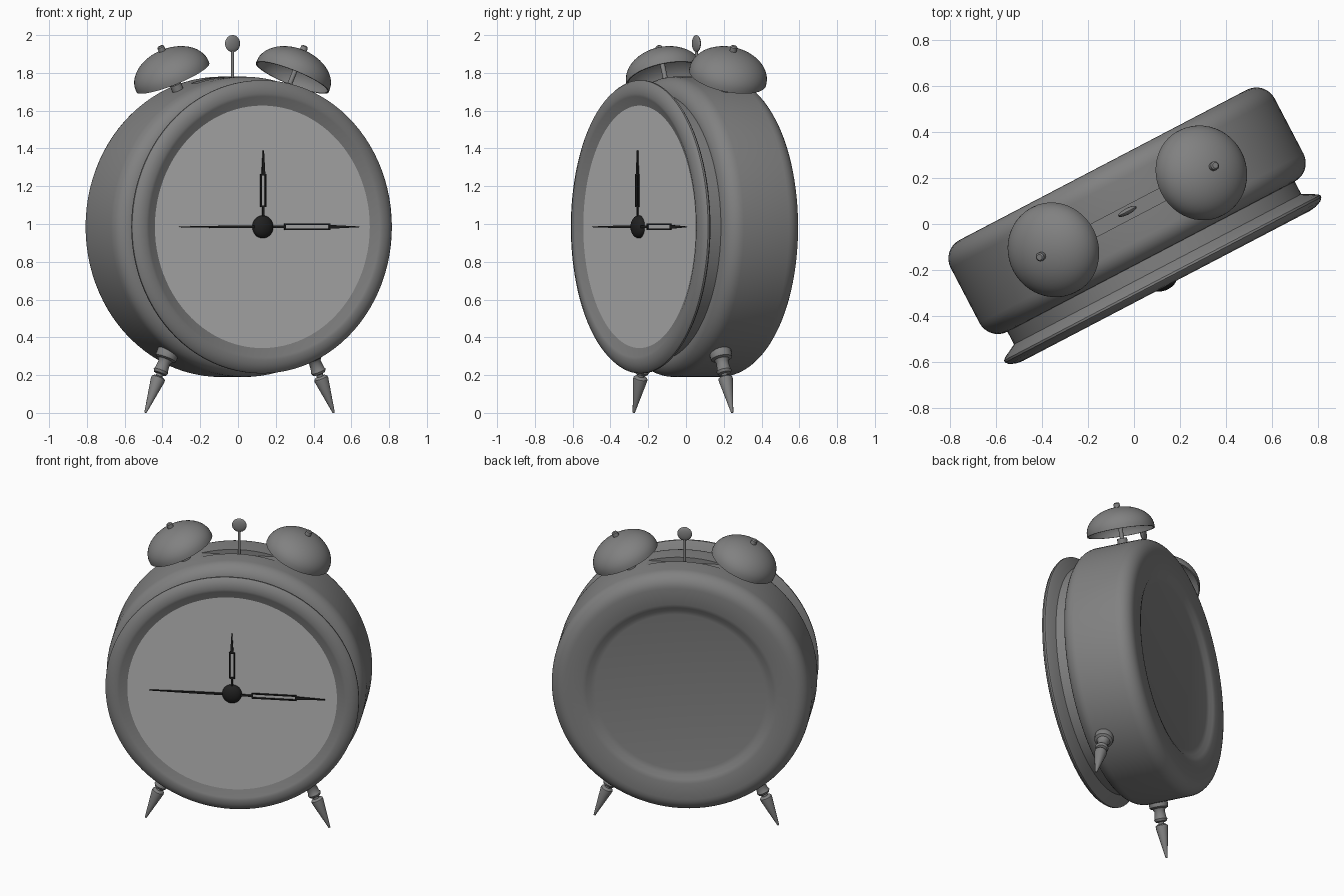
import bpy, bmesh
from math import sin, cos, pi, radians, atan2, hypot
from mathutils import Matrix, Vector

if "Cube" in bpy.data.objects:
    bpy.data.objects.remove(bpy.data.objects["Cube"], do_unlink=True)


def material(name, value):
    m = bpy.data.materials.new(name)
    m.use_nodes = True
    colour = (value, value, value, 1)
    m.diffuse_color = colour
    bsdf = next(n for n in m.node_tree.nodes if n.type == 'BSDF_PRINCIPLED')
    bsdf.inputs["Base Color"].default_value = colour
    return m


CASE = material("case grey", 0.22)
DIAL = material("dial pale grey", 0.5)
DARK = material("hand black", 0.015)

# The clock stands turned about the vertical axis
TURN = Matrix.Rotation(radians(27.6), 4, 'Z')
MID = 0.985      # height of the case centre
DEPTH = 0.062    # middle of the case, front to back
RADIUS = 0.795
FRONT = Matrix.Translation((0, 0, MID)) @ Matrix.Rotation(pi / 2, 4, 'X')


def finish(name, bm, mat, place):
    bmesh.ops.recalc_face_normals(bm, faces=bm.faces)
    mesh = bpy.data.meshes.new(name)
    bm.to_mesh(mesh)
    bm.free()
    mesh.materials.append(mat)
    ob = bpy.data.objects.new(name, mesh)
    bpy.context.collection.objects.link(ob)
    ob.matrix_world = TURN @ place
    return ob


def smooth(ob, angle=35):
    bpy.ops.object.select_all(action='DESELECT')
    ob.select_set(True)
    bpy.context.view_layer.objects.active = ob
    bpy.ops.object.shade_smooth_by_angle(angle=radians(angle))


def lathe(name, profile, mat, place, steps=32):
    """Spin (radius, height) points around the local z axis."""
    bm = bmesh.new()
    vs = [bm.verts.new((r, 0, h)) for r, h in profile]
    es = [bm.edges.new(pair) for pair in zip(vs, vs[1:])]
    bmesh.ops.spin(bm, geom=vs + es, cent=(0, 0, 0), axis=(0, 0, 1),
                   angle=2 * pi, steps=steps, use_duplicate=False)
    bmesh.ops.remove_doubles(bm, verts=bm.verts, dist=1e-5)
    ob = finish(name, bm, mat, place)
    smooth(ob)
    return ob


def arc(r, h, rx, hz, start, end, n=8):
    """Elliptical arc of profile points, angles in degrees."""
    angles = [radians(start + (end - start) * i / n) for i in range(n + 1)]
    return [(max(r + rx * cos(a), 0), h + hz * sin(a)) for a in angles]


def rod(r, bottom, top):
    return [(0, bottom), (r, bottom), (r, top), (0, top)]


# Case: rounded drum with a shallow dished back
back, front, rnd = -0.29, 0.16, 0.09
profile = [(0, back + 0.03), (0.52, back + 0.03), (0.55, back + 0.024),
           (0.575, back + 0.008), (0.6, back)]
profile += arc(RADIUS - rnd, back + rnd, rnd, rnd, -90, 0)
profile += arc(RADIUS - rnd, front - rnd, rnd, rnd, 0, 90)
profile += [(0, front)]
case = lathe("case", profile, CASE, FRONT, 96)

# Hammer slot cut in the top of the case
bm = bmesh.new()
bmesh.ops.create_cube(bm, size=1)
bmesh.ops.scale(bm, vec=(0.6, 0.06, 0.2), verts=bm.verts)
cutter = finish("slot_cutter", bm, CASE, Matrix.Translation((0, DEPTH - 0.006, 1.845)))
cutter.hide_render = True
mod = case.modifiers.new("slot", 'BOOLEAN')
mod.operation = 'DIFFERENCE'
mod.solver = 'EXACT'
mod.object = cutter
bpy.context.view_layer.objects.active = case
bpy.ops.object.modifier_apply(modifier=mod.name)
bpy.data.objects.remove(cutter, do_unlink=True)
smooth(case)

# Front bezel with its neck, and the dial
lathe("bezel", [(0.6, 0.15), (0.705, 0.15), (0.705, 0.222), (0.765, 0.254),
                (0.776, 0.264), (0.776, 0.274), (0.765, 0.288), (0.735, 0.3),
                (0.705, 0.304), (0.69, 0.3), (0.64, 0.277), (0.6, 0.27)],
      CASE, FRONT, 96)
lathe("dial", [(0, 0.278), (0.642, 0.278)], DIAL, FRONT, 96)


# Hands: tapered bars given as (start, half width, end, half width, side offset)
def hand(name, angle, height, bars):
    bm = bmesh.new()
    for a, wa, b, wb, off in bars:
        ring = [(off - wa, a), (off + wa, a), (off + wb, b), (off - wb, b)]
        low = [bm.verts.new((x, y, 0)) for x, y in ring]
        high = [bm.verts.new((x, y, 0.008)) for x, y in ring]
        bm.faces.new(low)
        bm.faces.new(high)
        for i in range(4):
            j = (i + 1) % 4
            bm.faces.new((low[i], low[j], high[j], high[i]))
    place = FRONT @ Matrix.Translation((0, 0, height)) @ Matrix.Rotation(radians(angle), 4, 'Z')
    finish(name, bm, DARK, place)


def framed(inner, outer, tip):
    w, t = 0.018, 0.004
    return [(0, 0.006, inner, 0.006, 0),
            (inner, w, inner + 2 * t, w, 0), (outer - 2 * t, w, outer, w, 0),
            (inner, t, outer, t, w - t), (inner, t, outer, t, t - w),
            (outer, 0.010, tip, 0.002, 0)]


hand("hour_hand", 0, 0.286, framed(0.105, 0.28, 0.405))
hand("minute_hand", -90, 0.292, framed(0.122, 0.395, 0.57))
hand("alarm_hand", 90, 0.289, [(0, 0.007, 0.25, 0.006, 0), (0.25, 0.006, 0.505, 0.002, 0)])
lathe("hand_hub", [(0.06, 0.276)] + arc(0, 0.284, 0.06, 0.036, 0, 90), DARK, FRONT)

# Hammer
lathe("hammer_rod", rod(0.008, 1.70, 1.93), CASE, Matrix.Translation((0, DEPTH, 0)), 12)
lathe("hammer_head", arc(0, 0, 0.045, 0.014, -90, 90, 12), CASE,
      Matrix.Translation((0, DEPTH, 1.955)) @ Matrix.Rotation(pi / 2, 4, 'X'))

for side, label in ((1, "left"), (-1, "right")):
    # Bell on a post, pointing away from the case centre
    radial = Matrix.Translation((0, DEPTH, MID)) @ Matrix.Rotation(side * radians(24.3), 4, 'Y')
    rim, dome = 0.867, 0.155
    shell = ([(0.208, rim)] + arc(0, rim + 0.012, 0.208, dome - 0.012, 0, 90, 14)
             + arc(0, rim + 0.012, 0.2, dome - 0.02, 90, 0, 14) + [(0.2, rim), (0.208, rim)])
    lathe(label + "_bell", shell, CASE, radial, 48)
    lathe(label + "_bell_post", rod(0.013, 0.79, 1.018), CASE, radial, 16)
    lathe(label + "_bell_post_base", rod(0.031, 0.775, 0.828), CASE, radial, 24)
    lathe(label + "_bell_nut", rod(0.019, 1.01, 1.044) [:2] + [(0.019, 1.044), (0.013, 1.05), (0, 1.05)],
          CASE, radial, 16)

    # Splayed turned leg, measured up from its tip
    foot, hip = Vector((side * 0.563, -0.018, 0)), Vector((side * 0.428, -0.018, 0.32))
    lean = atan2(hip.x - foot.x, hip.z)
    lathe(label + "_leg",
          [(0, 0), (0.006, 0.001), (0.038, 0.19), (0.037, 0.2), (0.028, 0.208),
           (0.018, 0.21), (0.018, 0.222), (0.034, 0.226), (0.041, 0.24),
           (0.036, 0.25), (0.032, 0.29), (0.04, 0.305), (0.056, 0.312),
           (0.058, 0.32), (0.058, 0.352), (0.05, 0.375), (0, 0.375)],
          CASE, Matrix.Translation(foot) @ Matrix.Rotation(lean, 4, 'Y'), 24)
